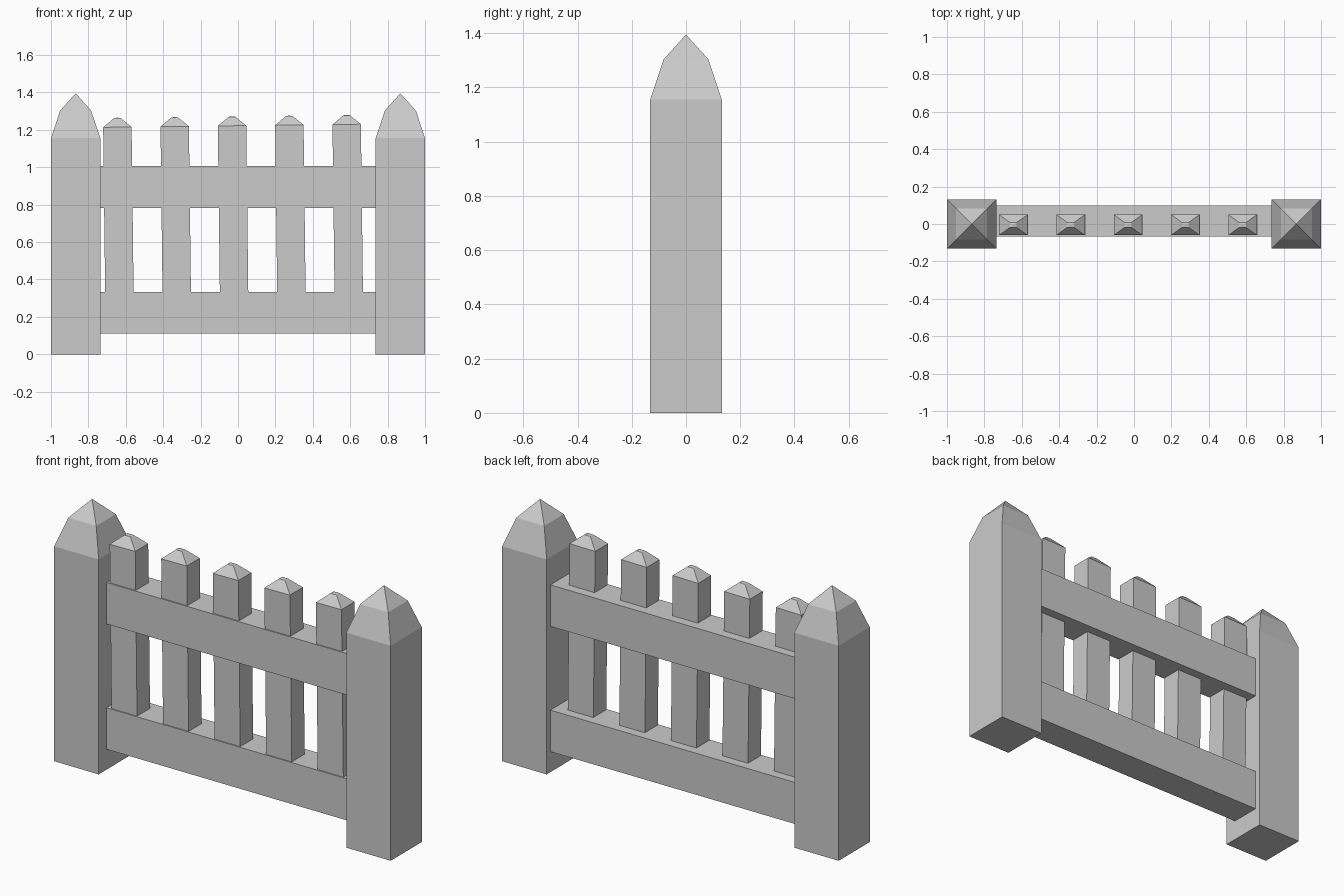
import bpy, bmesh

if "Cube" in bpy.data.objects:
    bpy.data.objects.remove(bpy.data.objects["Cube"])


def loft(name, rings, location=(0, 0, 0), tilt=0.0):
    """Stack of rectangular rings (half x, half y, z); zero size closes to a point."""
    bm = bmesh.new()
    previous = None
    for hx, hy, z in rings:
        if hx == 0:
            ring = [bm.verts.new((0, 0, z))] * 4
        else:
            ring = [bm.verts.new((sx * hx, sy * hy, z))
                    for sx, sy in ((-1, -1), (1, -1), (1, 1), (-1, 1))]
        if previous is None:
            bm.faces.new(ring[::-1])
        else:
            for i in range(4):
                j = (i + 1) % 4
                corners = [previous[i], previous[j], ring[j]]
                if hx:
                    corners.append(ring[i])
                bm.faces.new(corners)
        previous = ring
    if rings[-1][0]:
        bm.faces.new(previous)
    mesh = bpy.data.meshes.new(name)
    bm.to_mesh(mesh)
    bm.free()
    obj = bpy.data.objects.new(name, mesh)
    obj.location = location
    obj.rotation_euler.y = tilt
    bpy.context.collection.objects.link(obj)
    return obj


# Two thick end posts with two-stage pointed tops
POST = 0.132
for side, x in (("left", -1 + POST), ("right", 1 - POST)):
    loft(f"{side}_post", [(POST, POST, 0), (POST, POST, 1.155),
                          (0.083, 0.083, 1.303), (0, 0, 1.395)], (x, 0, 0))

# Horizontal rails running into the posts
for name, low, high in (("lower_rail", 0.11, 0.333), ("upper_rail", 0.783, 1.006)):
    loft(name, [(0.745, 0.083, low), (0.745, 0.083, high)], (0, 0.017, 0))

# Five pickets, the whole row leaning very slightly
LEAN = 0.0122
for i in range(5):
    x = -0.63 + 0.3065 * i
    loft(f"picket_{i + 1}", [(0.076, 0.055, 0.13), (0.076, 0.055, 1.222),
                             (0.018, 0.013, 1.27), (0, 0, 1.273)],
         (x, -0.005, LEAN * x), -LEAN)
